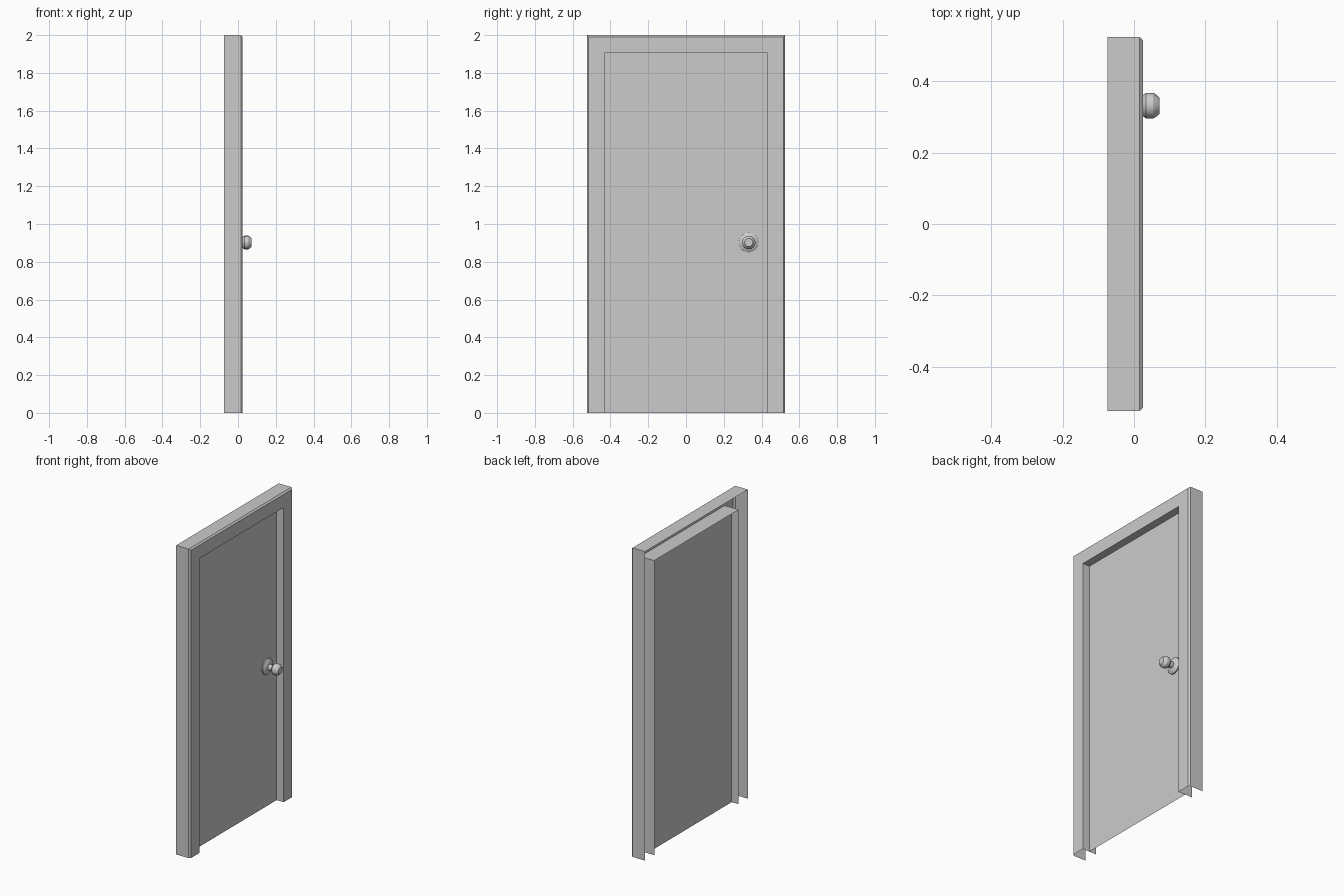
import bpy, math

if "Cube" in bpy.data.objects:
    bpy.data.objects.remove(bpy.data.objects["Cube"])

HALF_W, HEIGHT = 0.525, 2.0
FRAME_W = 0.094
FRONT, BACK, PANEL_X = 0.025, -0.075, -0.025


def make_object(name, verts, faces):
    mesh = bpy.data.meshes.new(name)
    mesh.from_pydata(verts, [], faces)
    mesh.update()
    obj = bpy.data.objects.new(name, mesh)
    bpy.context.collection.objects.link(obj)
    return obj


def bridge(rows, cols, wrap=False):
    """Quads between successive rows of vertices."""
    n = cols if wrap else cols - 1
    return [(r * cols + c, (r + 1) * cols + c,
             (r + 1) * cols + (c + 1) % cols, r * cols + (c + 1) % cols)
            for r in range(rows - 1) for c in range(n)]


def lathe_x(name, profile, y, z, sides=16):
    """Revolve (x, radius) points about an axis along x, capping the front."""
    verts = []
    for x, r in profile:
        for i in range(sides):
            a = 2 * math.pi * i / sides
            verts.append((x, y + r * math.cos(a), z + r * math.sin(a)))
    faces = [f[::-1] for f in bridge(len(profile), sides, wrap=True)]
    start = (len(profile) - 1) * sides
    faces.append(tuple(range(start, start + sides)))
    obj = make_object(name, verts, faces)
    bpy.context.view_layer.objects.active = obj
    bpy.ops.object.select_all(action='DESELECT')
    obj.select_set(True)
    bpy.ops.object.shade_smooth_by_angle(angle=math.radians(30))
    return obj


# Door frame: open-backed casing profile (inset, x) swept round the doorway
casing = [(0, BACK), (0, 0.015), (0.009, FRONT), (FRAME_W, FRONT), (FRAME_W, BACK)]
verts = []
for d, x in casing:
    w, h = HALF_W - d, HEIGHT - d
    verts += [(x, -w, 0), (x, -w, h), (x, w, h), (x, w, 0)]
make_object("door_frame", verts, bridge(len(casing), 4))

# Door panel: single sheet set halfway into the frame
w, h = HALF_W - FRAME_W, HEIGHT - FRAME_W
make_object("door_panel",
            [(PANEL_X, -w, 0), (PANEL_X, w, 0), (PANEL_X, w, h), (PANEL_X, -w, h)],
            [(0, 1, 2, 3)])

# Door knob: rosette, neck and faceted grip in one turned profile
knob = [(PANEL_X, 0.052), (-0.018, 0.052), (-0.008, 0.038), (-0.005, 0.02),
        (0.018, 0.018), (0.026, 0.03), (0.034, 0.036), (0.054, 0.036),
        (0.064, 0.030), (0.072, 0.022)]
lathe_x("door_knob", knob, 0.332, 0.902)
